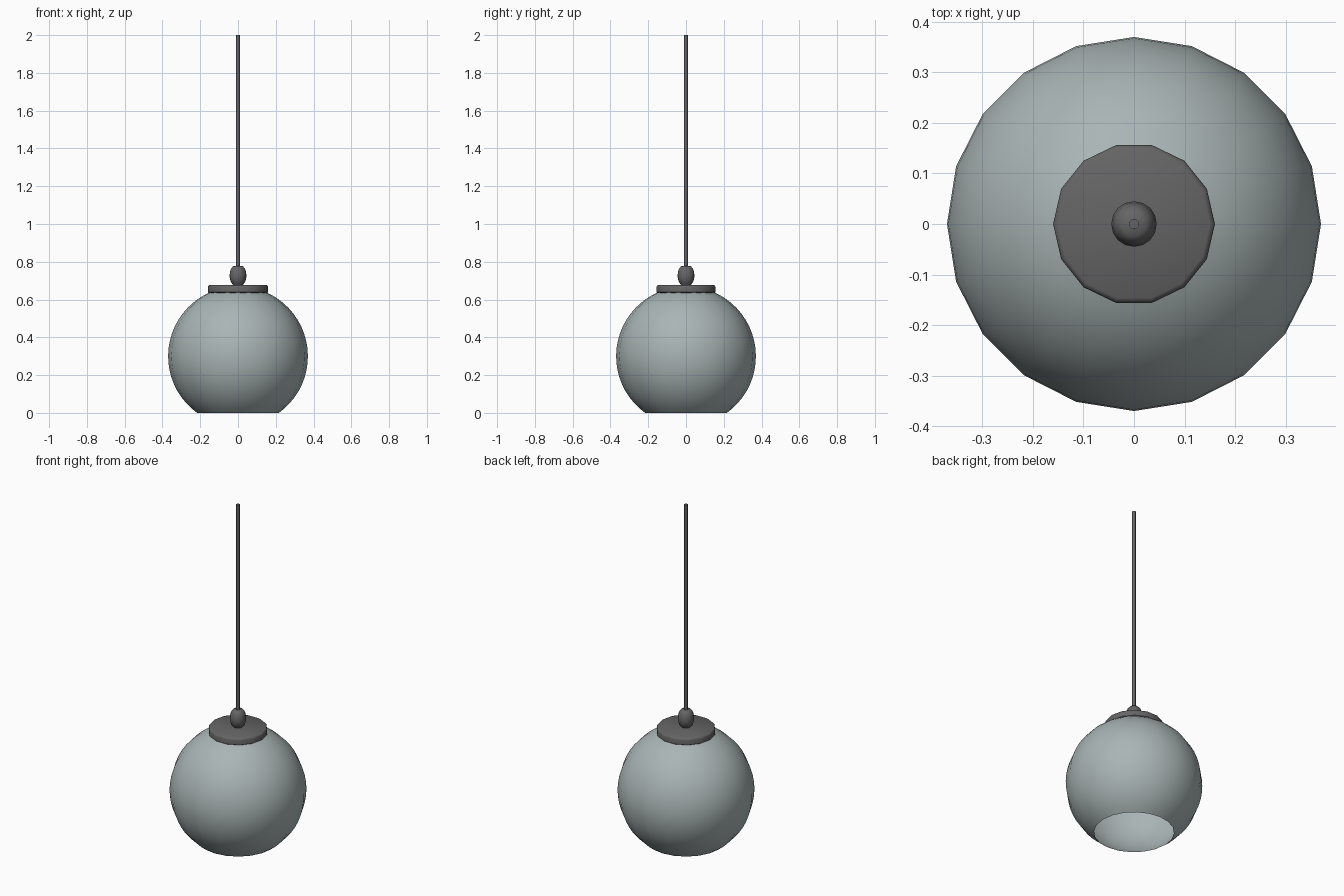
import bpy, bmesh, math

if "Cube" in bpy.data.objects:
    bpy.data.objects.remove(bpy.data.objects["Cube"])


def material(name, color):
    m = bpy.data.materials.new(name)
    m.diffuse_color = (*color, 1)
    m.use_nodes = True
    m.node_tree.nodes["Principled BSDF"].inputs["Base Color"].default_value = m.diffuse_color
    return m


def lathe(name, profile, sides, mat, angle, caps=True):
    """Revolve (radius, z) points, listed bottom to top, about the z axis."""
    bm = bmesh.new()
    rings = []
    for r, z in profile:
        rings.append([bm.verts.new((r * math.cos(2 * math.pi * i / sides),
                                    r * math.sin(2 * math.pi * i / sides), z))
                      for i in range(sides)])
    for low, high in zip(rings, rings[1:]):
        for i in range(sides):
            j = (i + 1) % sides
            bm.faces.new((low[i], low[j], high[j], high[i]))
    if caps:
        bm.faces.new(rings[0][::-1])
        bm.faces.new(rings[-1])
    mesh = bpy.data.meshes.new(name)
    bm.to_mesh(mesh)
    bm.free()
    mesh.materials.append(mat)
    obj = bpy.data.objects.new(name, mesh)
    bpy.context.collection.objects.link(obj)
    bpy.ops.object.select_all(action='DESELECT')
    obj.select_set(True)
    bpy.context.view_layer.objects.active = obj
    bpy.ops.object.shade_smooth_by_angle(angle=math.radians(angle))
    return obj


glass = material("shade_grey", (0.40, 0.46, 0.46))
metal = material("dark_metal", (0.13, 0.13, 0.13))

# Globe shade: spherical shell, open at the bottom
R, cz = 0.37, 0.30
a0, a1 = -math.asin(cz / R), math.acos(0.14 / R)
steps = 20
arc = [a0 + (a1 - a0) * i / steps for i in range(steps + 1)]
lathe("globe_shade", [(R * math.cos(a), cz + R * math.sin(a)) for a in arc],
      20, glass, 40, caps=False)

# Disc cap with softened rims
lathe("shade_cap", [(0.150, 0.632), (0.160, 0.639), (0.160, 0.666),
                    (0.157, 0.673), (0.150, 0.677)], 14, metal, 50)

# Oval cord grip
lathe("cord_grip", [(0.024, 0.674), (0.035, 0.689), (0.042, 0.705),
                    (0.045, 0.726), (0.042, 0.748), (0.036, 0.765),
                    (0.024, 0.778)], 16, metal, 50)

# Hanging cord
lathe("cord", [(0.01, 0.76), (0.01, 2.0)], 10, metal, 40)
